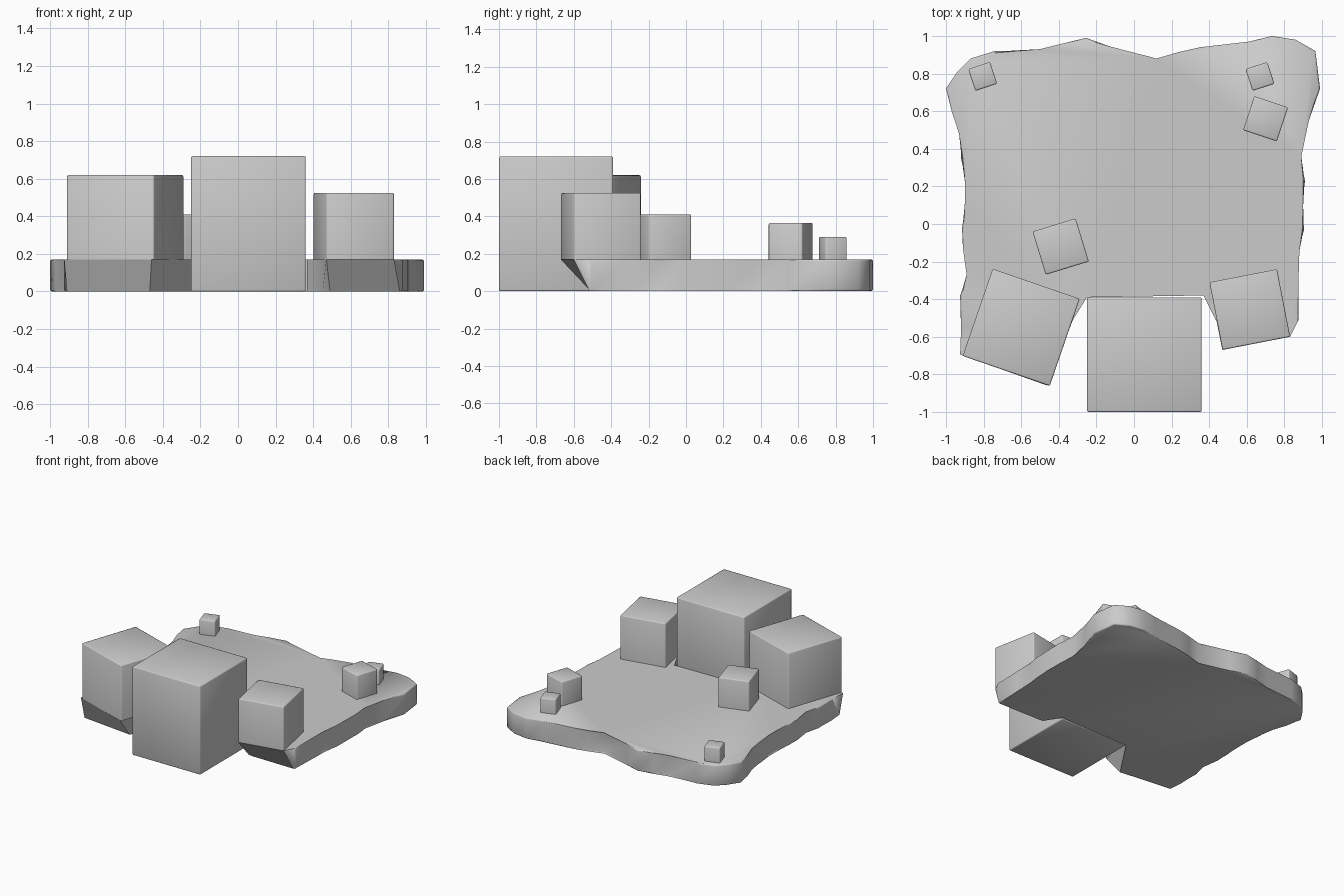
import bpy, bmesh, math
from mathutils import Matrix, Vector

if "Cube" in bpy.data.objects:
    bpy.data.objects.remove(bpy.data.objects["Cube"])

SLAB = 0.17


def finish(name, bm):
    bmesh.ops.recalc_face_normals(bm, faces=bm.faces)
    me = bpy.data.meshes.new(name)
    bm.to_mesh(me)
    bm.free()
    ob = bpy.data.objects.new(name, me)
    bpy.context.collection.objects.link(ob)
    bpy.context.view_layer.objects.active = ob
    bpy.ops.object.select_all(action='DESELECT')
    ob.select_set(True)
    bpy.ops.object.shade_smooth_by_angle(angle=math.radians(50))
    return ob


def block(name, x, y, size, angle, top, base=SLAB):
    """Softened cube standing on the slab, open underneath unless it reaches the floor."""
    bm = bmesh.new()
    bmesh.ops.create_cube(bm, size=1)
    bm.faces.ensure_lookup_table()
    if base > 0:
        under = min(bm.faces, key=lambda f: f.calc_center_median().z)
        bmesh.ops.delete(bm, geom=[under], context='FACES_ONLY')
    h = top - base
    bmesh.ops.transform(bm, verts=bm.verts, matrix=(
        Matrix.Translation((x, y, base + h / 2))
        @ Matrix.Rotation(math.radians(angle), 4, 'Z')
        @ Matrix.Diagonal((size, size, h, 1))))
    edges = [e for e in bm.edges if not e.is_boundary]
    bmesh.ops.bevel(bm, geom=edges, offset=0.008, segments=2, profile=0.5, affect='EDGES')
    return finish(name, bm)


# Ground slab: weathered outline round the sides and back
sides = [
    (.875, -.51), (.875, -.3), (.87, -.14), (.905, -.03), (.89, .10), (.91, .23), (.88, .36),
    (.93, .55), (.99, .72), (.965, .92), (.86, .98), (.735, 1.0), (.61, .97),
    (.35, .94), (.24, .915), (.12, .87), (-.13, .945), (-.255, .99), (-.38, .96),
    (-.50, .92), (-.74, .92), (-.87, .88), (-.94, .81), (-1.0, .72), (-.97, .60),
    (-.92, .48), (-.92, .35), (-.89, .23), (-.89, .11), (-.915, -.02),
    (-.91, -.13), (-.88, -.27), (-.925, -.38), (-.92, -.56)]
# Front edge: the top overhangs to meet the block corners
front_top = [(-.925, -.695), (-.46, -.86), (-.325, -.51), (-.25, -.39),
             (.37, -.38), (.44, -.52), (.47, -.67), (.83, -.60)]
front_low = [(-.91, -.67), (-.47, -.72), (-.33, -.51), (-.25, -.39),
             (.37, -.38), (.45, -.505), (.49, -.51), (.86, -.515)]

bm = bmesh.new()
low = [bm.verts.new((x, y, 0)) for x, y in sides + front_low]
top = [bm.verts.new((x, y, SLAB)) for x, y in sides + front_top]
n = len(low)
for i in range(n):
    j = (i + 1) % n
    bm.faces.new((low[i], low[j], top[j], top[i]))
bm.faces.new(top)
bm.faces.new(low[::-1])
rim = [bm.edges.get((ring[i], ring[i + 1]))
       for ring in (top, low) for i in range(len(sides) - 1)]
bmesh.ops.bevel(bm, geom=rim, offset=0.01, segments=2, profile=0.5, affect='EDGES')
finish("ground_slab", bm)

# Large blocks along the front
block("centre_front_block", .055, -.695, .61, 0, .72, base=0)
block("left_front_block", -.60, -.55, .49, -19, .62)
block("right_front_block", .616, -.455, .366, 11, .525)

# Small blocks scattered on the slab
block("middle_block", -.39, -.12, .24, 17, .41)
block("back_right_block", .70, .56, .19, -18.4, .365)
for name, x in (("tiny_right_block", .67), ("tiny_left_block", -.805)):
    block(name, x, .785, .122, 18, .29)
